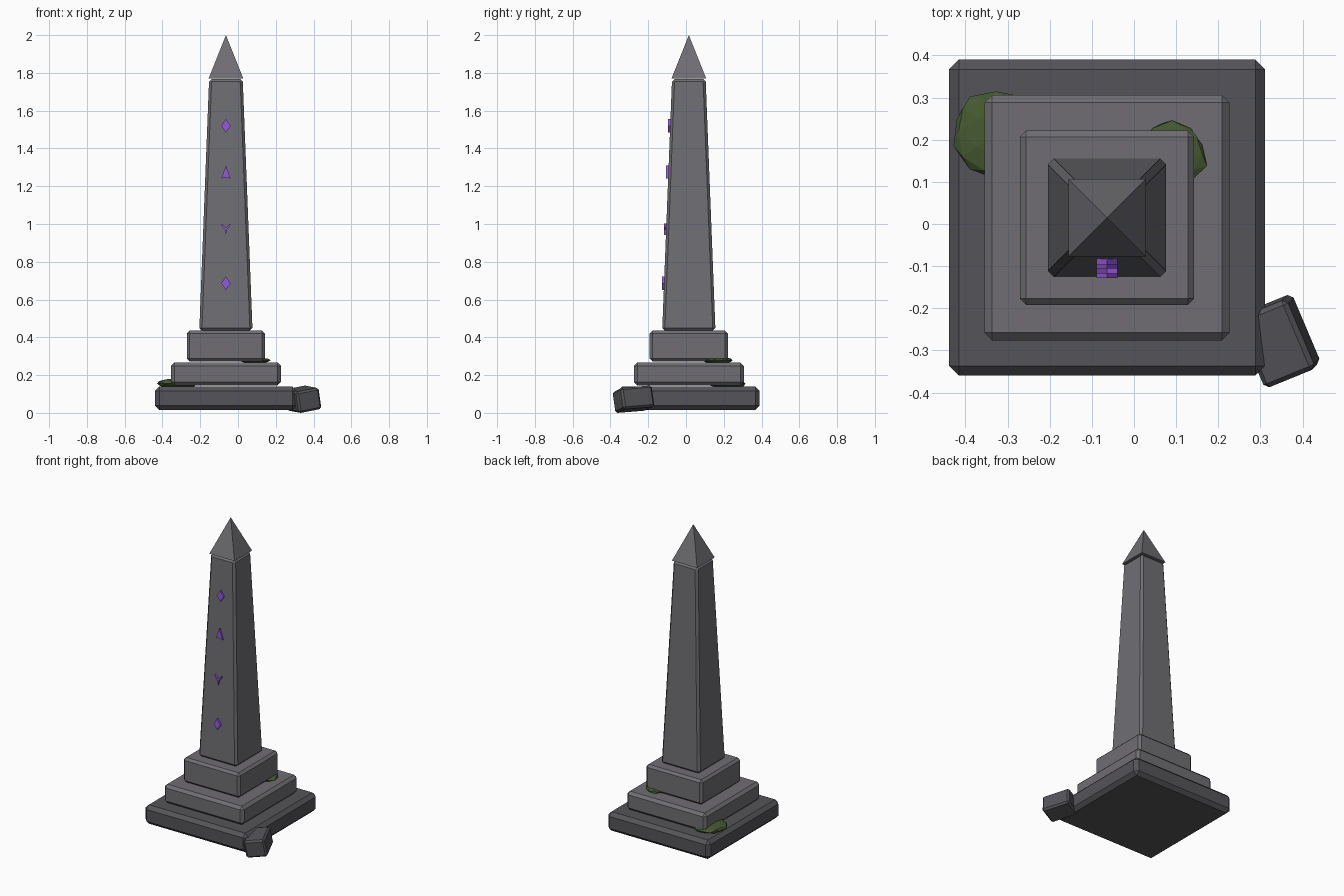
import bpy, bmesh, random
from math import radians
from mathutils import Matrix, Vector

if "Cube" in bpy.data.objects:
    bpy.data.objects.remove(bpy.data.objects["Cube"])

random.seed(4)
CX, CY = -0.064, 0.015          # axis of the obelisk


def material(name, rgb):
    m = bpy.data.materials.new(name)
    m.diffuse_color = (*rgb, 1)
    m.use_nodes = True
    m.node_tree.nodes["Principled BSDF"].inputs["Base Color"].default_value = m.diffuse_color
    return m


STONE = material("stone", (0.16, 0.155, 0.17))
DARK = material("dark_stone", (0.09, 0.09, 0.10))
RUNE = material("rune_purple", (0.30, 0.10, 0.72))
MOSS = material("moss_green", (0.06, 0.10, 0.03))


def finish(name, bm, mat):
    bmesh.ops.recalc_face_normals(bm, faces=bm.faces)
    me = bpy.data.meshes.new(name)
    bm.to_mesh(me)
    bm.free()
    me.materials.append(mat)
    ob = bpy.data.objects.new(name, me)
    bpy.context.collection.objects.link(ob)
    return ob


def block(name, half_bottom, half_top, z0, z1, bevel, mat):
    """Square block, optionally tapered, with chamfered edges."""
    bm = bmesh.new()
    bmesh.ops.create_cube(bm, size=2)
    for v in bm.verts:
        h = half_top if v.co.z > 0 else half_bottom
        v.co = (CX + v.co.x * h, CY + v.co.y * h, z1 if v.co.z > 0 else z0)
    bmesh.ops.bevel(bm, geom=bm.edges[:], offset=bevel, segments=1, affect='EDGES')
    return finish(name, bm, mat)


# Stepped plinth and tapering shaft
block("base_slab", 0.375, 0.375, 0.015, 0.140, 0.023, DARK)
block("middle_step", 0.291, 0.291, 0.145, 0.267, 0.018, STONE)
block("upper_step", 0.207, 0.207, 0.272, 0.435, 0.015, STONE)
block("shaft", 0.141, 0.089, 0.436, 1.768, 0.014, STONE)

# Pyramid cap
bm = bmesh.new()
bmesh.ops.create_cone(bm, cap_ends=True, segments=4, radius1=0.092 * 2 ** 0.5, radius2=0,
                      depth=0.23, matrix=Matrix.Translation((CX, CY, 1.885))
                      @ Matrix.Rotation(radians(45), 4, 'Z'))
finish("pyramid_cap", bm, STONE)

# Fallen stone leaning on the front right corner
bm = bmesh.new()
bmesh.ops.create_cube(bm, size=1)
bmesh.ops.scale(bm, vec=(0.132, 0.18, 0.115), verts=bm.verts)
bmesh.ops.bevel(bm, geom=bm.edges[:], offset=0.011, segments=1, affect='EDGES')
turn = (Matrix.Rotation(radians(-8), 4, 'Y') @ Matrix.Rotation(radians(8), 4, 'X')
        @ Matrix.Rotation(radians(22), 4, 'Z'))
bmesh.ops.transform(bm, matrix=turn, verts=bm.verts)
low = min(v.co.z for v in bm.verts)
right = max(v.co.x for v in bm.verts)
bmesh.ops.translate(bm, vec=(0.44 - right, -0.278, -low), verts=bm.verts)
finish("fallen_stone", bm, DARK)


# Moss clumps on the steps
def moss(name, loc, radius, height):
    bm = bmesh.new()
    bmesh.ops.create_icosphere(bm, subdivisions=2, radius=1)
    for v in bm.verts:
        v.co *= random.uniform(0.88, 1.06)
        v.co = Vector(loc) + Vector((v.co.x * radius, v.co.y * radius, v.co.z * height))
    finish(name, bm, MOSS)


moss("moss_lower", (-0.327, 0.218, 0.155), 0.108, 0.027)
moss("moss_upper", (0.09, 0.165, 0.278), 0.084, 0.018)

# Runes standing proud of the front face
DIAMOND = [(0, 0.036), (0.025, 0), (0, -0.036), (-0.025, 0)]
ARROW = [(0, 0.037), (0.025, -0.032), (0, -0.024), (-0.025, -0.032)]
FORK = [(0, 0.006), (0.025, 0.028), (0.020, 0.010), (0.005, -0.004),
        (0, -0.034), (-0.005, -0.004), (-0.020, 0.010), (-0.025, 0.028)]
for i, (shape, z) in enumerate([(DIAMOND, 0.686), (FORK, 0.975), (ARROW, 1.272), (DIAMOND, 1.52)]):
    front = CY - (0.141 - 0.052 * (z - 0.436) / 1.332) - 0.012
    bm = bmesh.new()
    face = bm.faces.new([bm.verts.new((CX + x, front, z + dz)) for x, dz in shape])
    ext = bmesh.ops.extrude_face_region(bm, geom=[face], use_keep_orig=True)
    moved = [g for g in ext["geom"] if isinstance(g, bmesh.types.BMVert)]
    bmesh.ops.translate(bm, vec=(0, 0.02, 0), verts=moved)
    finish(f"rune_{i + 1}", bm, RUNE)
